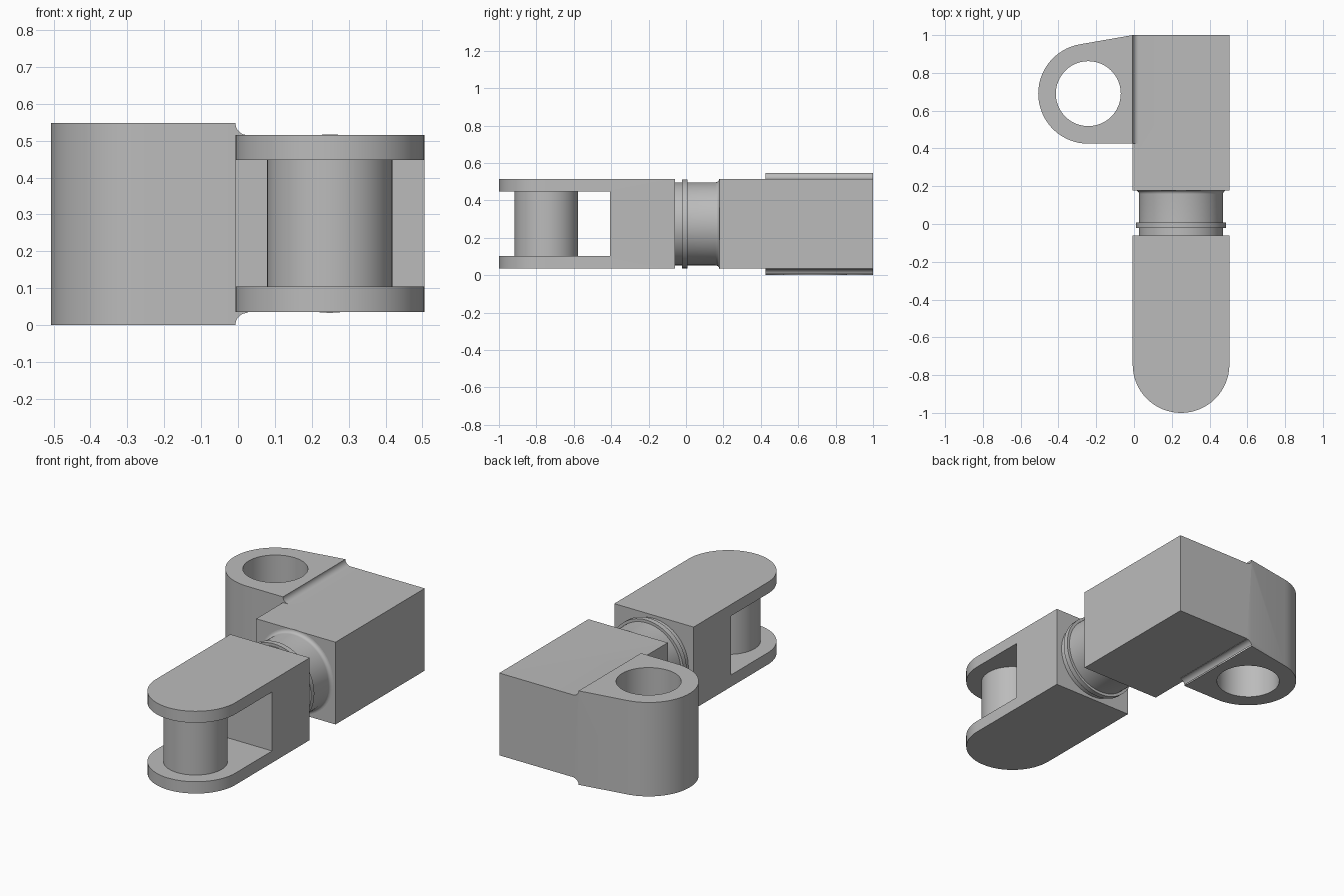
import bpy, bmesh
from math import sin, cos, pi, radians
from mathutils import Vector

cube = bpy.data.objects.get("Cube")
if cube:
    bpy.data.objects.remove(cube, do_unlink=True)

steel = bpy.data.materials.new("plain_grey")
steel.use_nodes = True
GREY = (0.5, 0.5, 0.5, 1)
steel.diffuse_color = GREY
steel.node_tree.nodes["Principled BSDF"].inputs["Base Color"].default_value = GREY

# Shared dimensions
X0, X1 = -0.007, 0.505
Z0, Z1 = 0.035, 0.515
TOP = 0.548
CX, CZ, HALF = (X0 + X1) / 2, (Z0 + Z1) / 2, (X1 - X0) / 2


def arc(cx, cy, r, a0, a1, n=24):
    angles = [radians(a0 + (a1 - a0) * i / n) for i in range(n + 1)]
    return [(cx + r * cos(a), cy + r * sin(a)) for a in angles]


def finish(name, bm):
    bmesh.ops.recalc_face_normals(bm, faces=bm.faces)
    mesh = bpy.data.meshes.new(name)
    bm.to_mesh(mesh)
    bm.free()
    mesh.materials.append(steel)
    obj = bpy.data.objects.new(name, mesh)
    bpy.context.collection.objects.link(obj)
    return obj


def prism(name, outline, low, high, axis="z"):
    """Extrude an outline along z (xy outline) or along y (xz outline)."""
    bm = bmesh.new()
    place = (lambda a, b: (a, b, low)) if axis == "z" else (lambda a, b: (a, low, b))
    face = bm.faces.new([bm.verts.new(place(a, b)) for a, b in outline])
    moved = bmesh.ops.extrude_face_region(bm, geom=[face])["geom"]
    step = Vector((0, 0, high - low)) if axis == "z" else Vector((0, high - low, 0))
    bmesh.ops.translate(bm, vec=step, verts=[v for v in moved if isinstance(v, bmesh.types.BMVert)])
    return finish(name, bm)


def rect(x0, x1, y0, y1):
    return [(x0, y0), (x1, y0), (x1, y1), (x0, y1)]


def combine(target, tool, operation):
    mod = target.modifiers.new(operation.lower(), "BOOLEAN")
    mod.operation, mod.solver, mod.object = operation, "EXACT", tool
    bpy.context.view_layer.objects.active = target
    bpy.ops.object.modifier_apply(modifier=mod.name)
    bpy.data.objects.remove(tool, do_unlink=True)


# Lug: round eye with a tangent flank running to the back corner
LX, LY = -0.242, 0.69
lug = [(X0, 1.0)] + arc(LX, LY, 0.265, 99.6, 270, 32) + [(X0, LY - 0.265)]
eye_block = prism("eye_block", lug, 0, TOP)
combine(eye_block, prism("eye_hole", arc(LX, LY, 0.172, 0, 352.5, 47), -0.1, 0.7), "DIFFERENCE")

# Concave fillets between the lug and the body
R = TOP - Z1
fillet = arc(X0 + R, TOP, R, 180, 270, 8) + arc(X0 + R, 0, R, 90, 180, 8)
web = prism("fillet_web", fillet, LY - 0.265, 1.0, "y")

# Rear body joined with fillets and lug
body = prism("rear_body", rect(X0, X1, 0.178, 1.0), Z0, Z1)
combine(body, web, "UNION")
combine(body, eye_block, "UNION")

# Fork: rounded block with a slot cut through from side to side
fork_outline = [(X1, -0.06), (X0, -0.06)] + arc(CX, HALF - 1, HALF, 180, 360, 32)
fork = prism("fork", fork_outline, Z0, Z1)
combine(fork, prism("fork_slot", rect(-0.2, 0.7, -1.2, -0.407), 0.104, 0.448), "DIFFERENCE")

# Pin across the fork
pin = prism("fork_pin", arc(CX, -0.747, 0.17, 0, 352.5, 47), 0.104, 0.448)

# Swivel shaft: collar, raised ring, neck and flared root, turned about y
flare = [(0.238 - 0.02 * sin(t * pi / 12), 0.178 - 0.02 * (1 - cos(t * pi / 12))) for t in range(7)]
profile = [(0.222, -0.065), (0.222, -0.022), (0.238, -0.022), (0.238, 0.008), (0.222, 0.008)]
profile += [(r + 0.004, y) for r, y in reversed(flare)]
bm = bmesh.new()
verts = [bm.verts.new((CX + r, y, CZ)) for r, y in profile]
edges = [bm.edges.new(pair) for pair in zip(verts, verts[1:])]
bmesh.ops.spin(bm, geom=verts + edges, cent=(CX, 0, CZ), axis=(0, 1, 0), angle=2 * pi, steps=64)
bmesh.ops.remove_doubles(bm, verts=bm.verts, dist=0.0001)
shaft = finish("swivel_shaft", bm)

# Smooth round surfaces, sharp corners
for obj in bpy.data.objects:
    obj.select_set(obj in (body, fork, pin, shaft))
bpy.context.view_layer.objects.active = body
bpy.ops.object.shade_smooth_by_angle(angle=radians(30))
